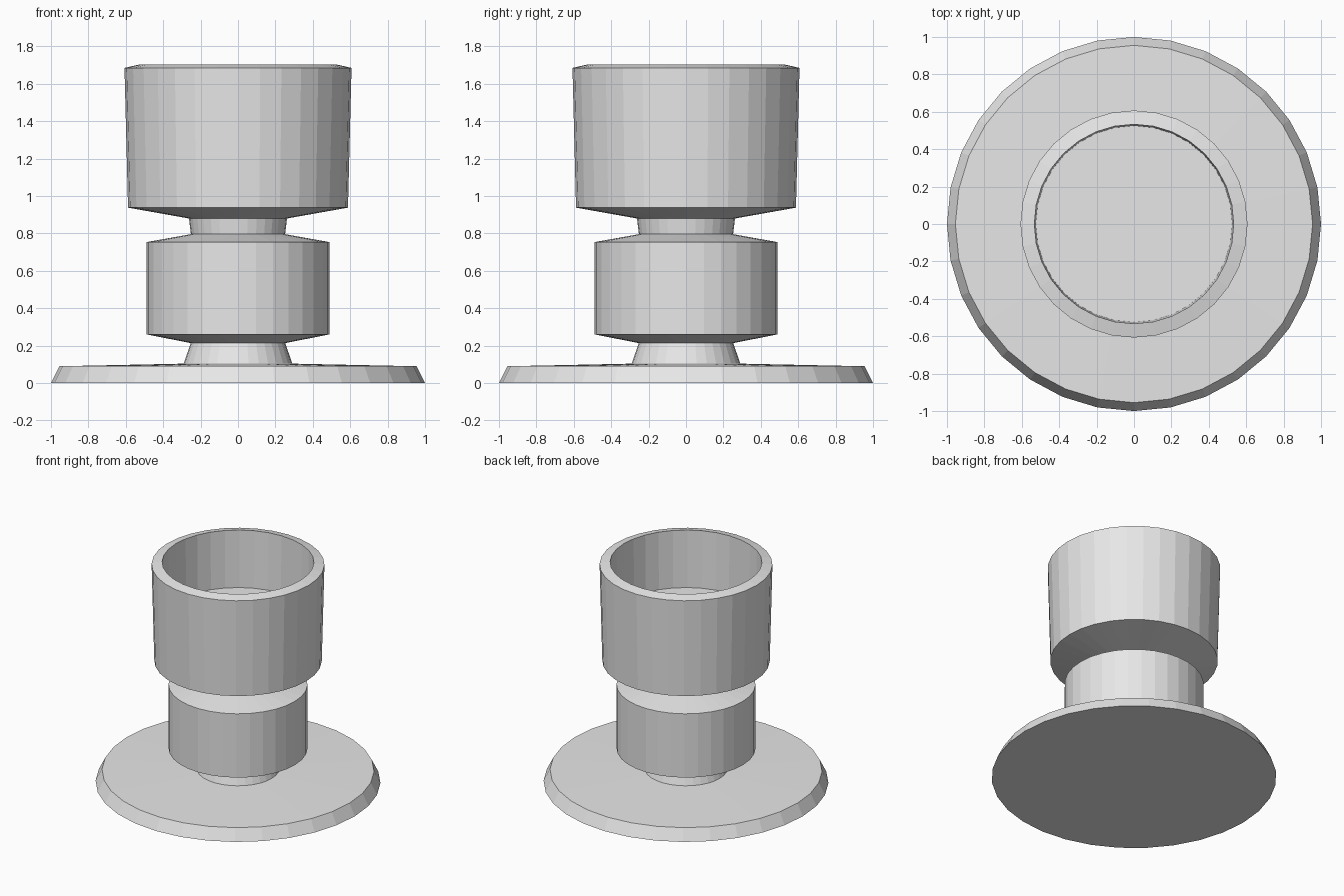
import bpy
import bmesh
from math import cos, sin, tau

SIDES = 32

cube = bpy.data.objects.get("Cube")
if cube:
    bpy.data.objects.remove(cube, do_unlink=True)

grey = bpy.data.materials.new("light_grey")
grey.use_nodes = True
grey.diffuse_color = (0.8, 0.8, 0.8, 1)
grey.node_tree.nodes["Principled BSDF"].inputs["Base Color"].default_value = grey.diffuse_color


def lathe(name, profile, cap_first=False, cap_last=False):
    """Turn (radius, height) points around z, listed upward along the outside."""
    bm = bmesh.new()
    rings = [[bm.verts.new((r * cos(tau * i / SIDES), r * sin(tau * i / SIDES), z))
              for i in range(SIDES)] for r, z in profile]
    for low, high in zip(rings, rings[1:]):
        for i in range(SIDES):
            j = (i + 1) % SIDES
            bm.faces.new((low[i], low[j], high[j], high[i]))
    if cap_first:
        bm.faces.new(rings[0][::-1])
    if cap_last:
        bm.faces.new(rings[-1])
    mesh = bpy.data.meshes.new(name)
    bm.to_mesh(mesh)
    bm.free()
    mesh.materials.append(grey)
    obj = bpy.data.objects.new(name, mesh)
    bpy.context.collection.objects.link(obj)


# Wide foot with a bevelled edge and a gently rising top
lathe("foot", [(1.0, 0), (0.955, 0.09), (0.29, 0.104)], cap_first=True)

# Flared stem between the foot and the knob
lathe("lower_stem", [(0.29, 0.104), (0.253, 0.214)])

# Drum-shaped knob with sloping shoulders
lathe("knob", [(0.253, 0.214), (0.488, 0.26), (0.488, 0.754), (0.252, 0.796)])

# Short neck under the cup
lathe("neck", [(0.252, 0.796), (0.262, 0.88)])

# Hollow cup with a sloping rim and a flat floor inside
lathe("cup", [(0.262, 0.88), (0.588, 0.938), (0.607, 1.685), (0.533, 1.702),
              (0.525, 1.26)], cap_last=True)
